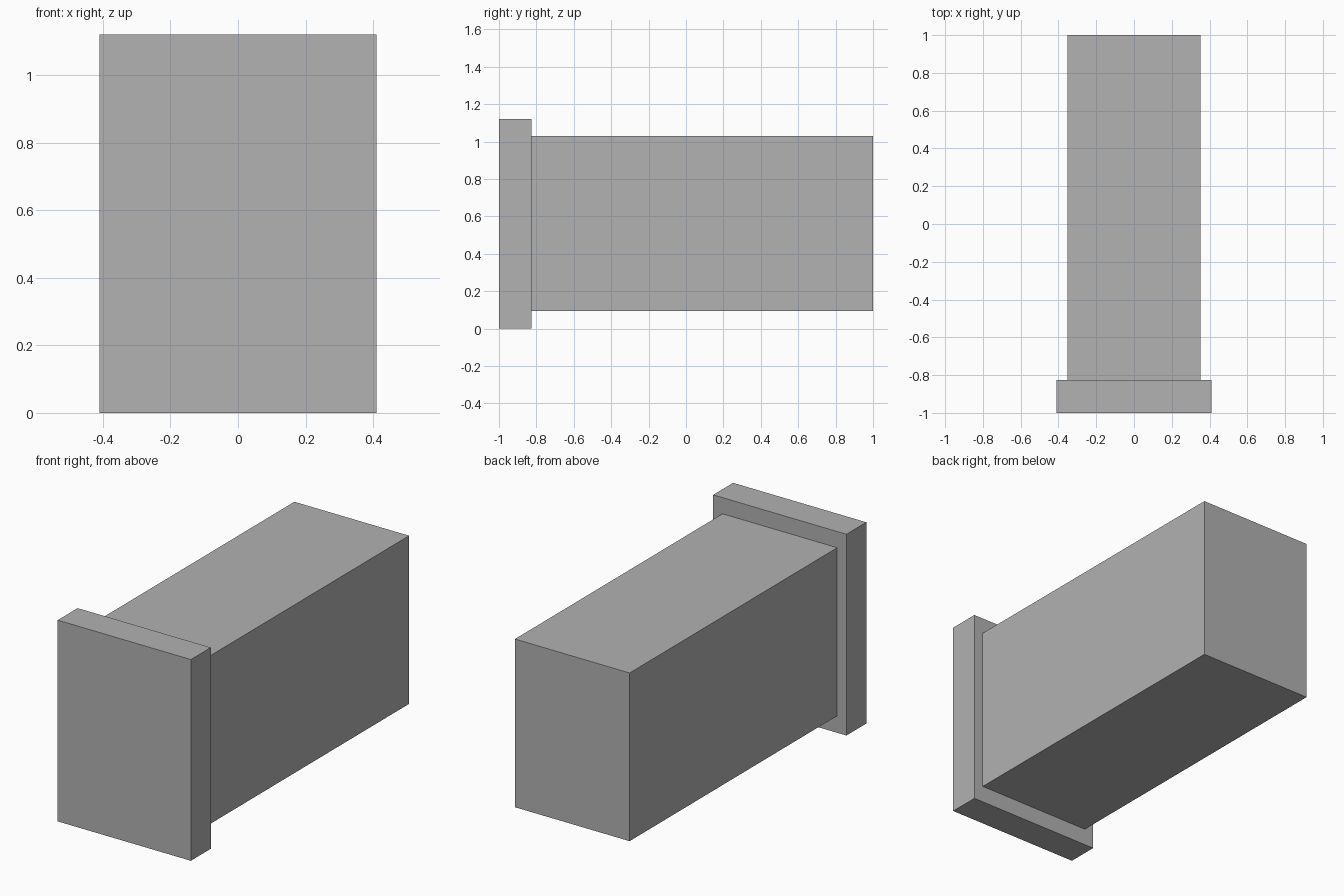
import bpy

cube = bpy.data.objects.get("Cube")
if cube:
    bpy.data.objects.remove(cube, do_unlink=True)

# Single plain grey
GREY = (0.445, 0.445, 0.445, 1)
grey = bpy.data.materials.new("plain grey")
grey.use_nodes = True
grey.diffuse_color = GREY
grey.node_tree.nodes["Principled BSDF"].inputs["Base Color"].default_value = GREY


def box(name, low, high):
    """Flat-faced box between two opposite corners."""
    centre = [(a + b) / 2 for a, b in zip(low, high)]
    bpy.ops.mesh.primitive_cube_add(size=1, location=centre)
    obj = bpy.context.object
    obj.name = name
    obj.scale = [b - a for a, b in zip(low, high)]
    bpy.ops.object.transform_apply(location=False, rotation=False, scale=True)
    obj.data.materials.append(grey)
    return obj


# Wide plate across the front
box("front_plate", (-0.41, -1, 0), (0.41, -0.825, 1.12))

# Long body behind the plate
box("body", (-0.353, -0.825, 0.094), (0.353, 1, 1.03))
